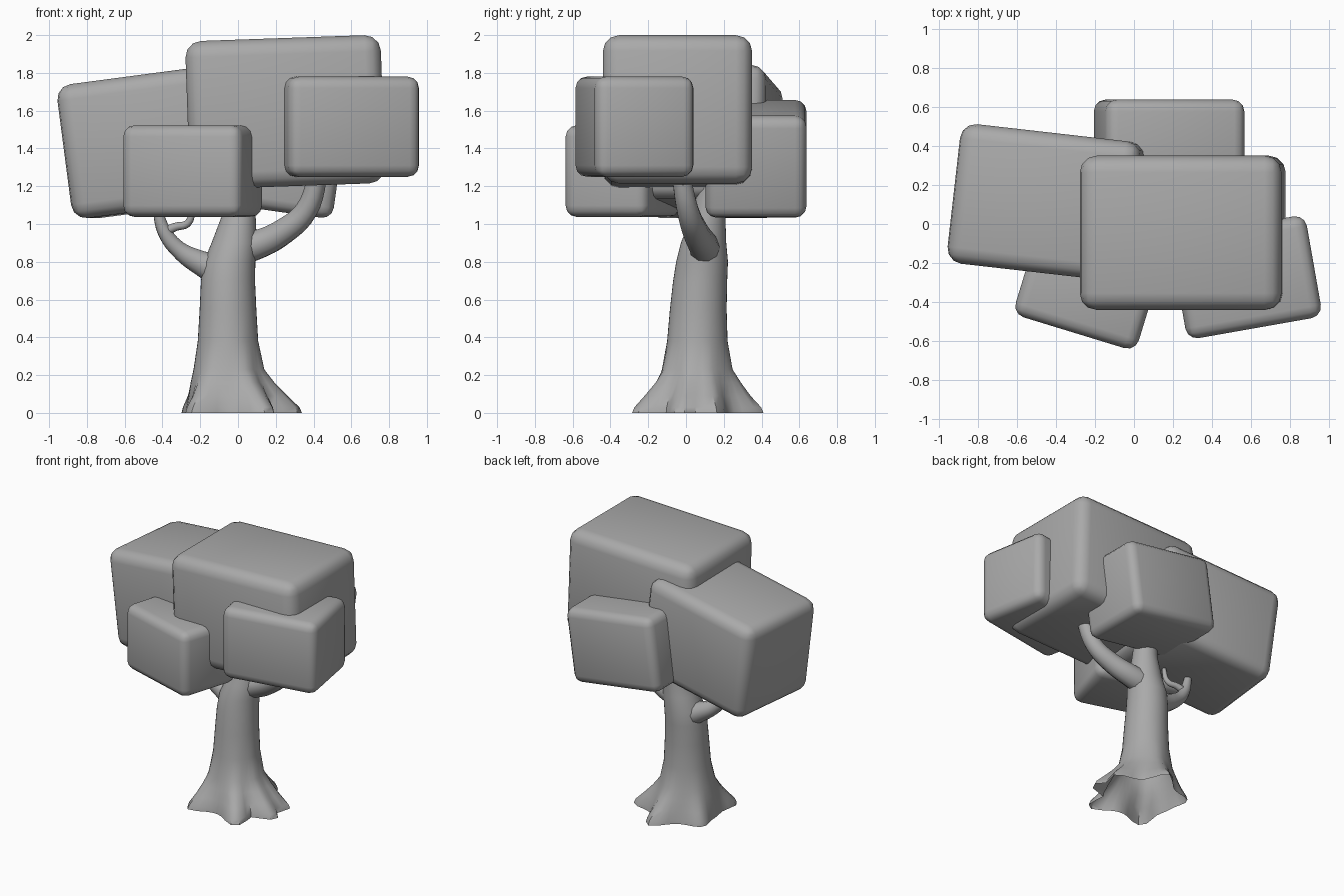
import bpy, bmesh
from math import sin, cos, pi, radians, exp, atan2, hypot

if "Cube" in bpy.data.objects:
    bpy.data.objects.remove(bpy.data.objects["Cube"])

# One mid grey for everything
grey = bpy.data.materials.new("mid_grey")
grey.diffuse_color = (0.4, 0.4, 0.4, 1)
grey.use_nodes = True
grey.node_tree.nodes["Principled BSDF"].inputs["Base Color"].default_value = grey.diffuse_color


def leaf_block(name, center, size, tilt=0, turn=0, bevel=0.07):
    """Rounded foliage box, tilted about y then turned about z (degrees)."""
    bpy.ops.mesh.primitive_cube_add(size=1, location=center)
    ob = bpy.context.object
    ob.name = name
    ob.scale = size
    bpy.ops.object.transform_apply(location=False, rotation=False, scale=True)
    ob.rotation_euler = (0, radians(tilt), radians(turn))
    mod = ob.modifiers.new("Rounding", 'BEVEL')
    mod.width = bevel
    mod.segments = 3
    ob.data.materials.append(grey)
    bpy.ops.object.shade_smooth()


def smooth(ob, angle):
    """Select an object and shade it smooth below the given angle."""
    bpy.ops.object.select_all(action='DESELECT')
    ob.select_set(True)
    bpy.context.view_layer.objects.active = ob
    if ob.type == 'CURVE':
        bpy.ops.object.convert(target='MESH')
    bpy.ops.object.shade_smooth_by_angle(angle=radians(angle))


# Foliage
leaf_block("foliage_top", (0.25, -0.045, 1.592), (1.035, 0.79, 0.785), -2, 0, 0.085)
leaf_block("foliage_left", (-0.425, 0.106, 1.437), (0.94, 0.72, 0.715), -7.5, -6.5, 0.08)
leaf_block("foliage_front_left", (-0.24, -0.335, 1.28), (0.66, 0.465, 0.485), 0, -17, 0.06)
leaf_block("foliage_right", (0.575, -0.273, 1.515), (0.705, 0.53, 0.53), 0, 10, 0.06)
leaf_block("foliage_back", (0.18, 0.37, 1.345), (0.72, 0.535, 0.545), 8, 0, 0.06)

# Trunk: stacked rings, flaring into roots at the open base
SIDES = 40
CX, CY = -0.03, 0.05
roots = [(-0.26, -0.24), (0.17, -0.28), (0.34, -0.03), (0.32, 0.16), (0.03, 0.41), (-0.29, 0.22)]
root_polar = [(atan2(y - CY, x - CX), hypot(x - CX, y - CY)) for x, y in roots]


def root_reach(a):
    """Ground radius at angle a: a base circle with a bump for each root."""
    bump = 0
    for ra, rr in root_polar:
        d = (a - ra + pi) % (2 * pi) - pi
        bump = max(bump, (rr - 0.245) * exp(-(d / 0.28) ** 2))
    return 0.245 + bump


# z, centre x, centre y, radius, root strength
rings = [(0.0, CX, CY, 0.2, 1.0), (0.03, CX, CY, 0.2, 0.92), (0.09, -0.035, 0.05, 0.2, 0.58),
         (0.16, -0.045, 0.055, 0.19, 0.28), (0.23, -0.052, 0.056, 0.178, 0.08),
         (0.38, -0.053, 0.06, 0.16, 0), (0.55, -0.053, 0.065, 0.15, 0),
         (0.70, -0.053, 0.075, 0.143, 0), (0.80, -0.045, 0.085, 0.137, 0),
         (0.90, -0.02, 0.093, 0.12, 0), (1.05, 0.005, 0.12, 0.088, 0),
         (1.25, 0.02, 0.15, 0.07, 0)]
bm = bmesh.new()
loops = []
for z, x, y, r, k in rings:
    loop = []
    for i in range(SIDES):
        a = 2 * pi * i / SIDES
        rad = r * (1 - k) + root_reach(a) * k
        loop.append(bm.verts.new((x + rad * cos(a), y + rad * sin(a), z)))
    loops.append(loop)
for lo, hi in zip(loops, loops[1:]):
    for i in range(SIDES):
        j = (i + 1) % SIDES
        bm.faces.new((lo[i], lo[j], hi[j], hi[i]))
bm.faces.new(loops[-1])
mesh = bpy.data.meshes.new("trunk")
bm.to_mesh(mesh)
bm.free()
mesh.materials.append(grey)
trunk = bpy.data.objects.new("trunk", mesh)
bpy.context.collection.objects.link(trunk)
smooth(trunk, 45)


def branch(name, points):
    """Tapered round branch through (x, y, z, radius) points."""
    cu = bpy.data.curves.new(name, 'CURVE')
    cu.dimensions = '3D'
    cu.bevel_depth = 1.0
    cu.bevel_resolution = 3
    cu.resolution_u = 5
    cu.use_fill_caps = True
    cu.materials.append(grey)
    sp = cu.splines.new('BEZIER')
    sp.bezier_points.add(len(points) - 1)
    for p, (x, y, z, r) in zip(sp.bezier_points, points):
        p.co = (x, y, z)
        p.radius = r
        p.handle_left_type = p.handle_right_type = 'AUTO'
    ob = bpy.data.objects.new(name, cu)
    bpy.context.collection.objects.link(ob)
    smooth(ob, 45)


# Branches
branch("branch_right", [(-0.02, 0.10, 0.86, 0.09), (0.10, 0.09, 0.89, 0.08), (0.24, 0.05, 0.96, 0.07),
                        (0.36, 0.01, 1.07, 0.06), (0.43, -0.03, 1.28, 0.05)])
branch("branch_left", [(-0.08, 0.09, 0.75, 0.10), (-0.20, 0.09, 0.795, 0.068), (-0.32, 0.08, 0.87, 0.046),
                       (-0.39, 0.07, 0.96, 0.038), (-0.43, 0.06, 1.09, 0.025)])
branch("twig_left", [(-0.39, 0.07, 0.96, 0.026), (-0.33, 0.06, 0.985, 0.023), (-0.265, 0.04, 1.005, 0.02),
                     (-0.24, 0.03, 1.10, 0.015)])
